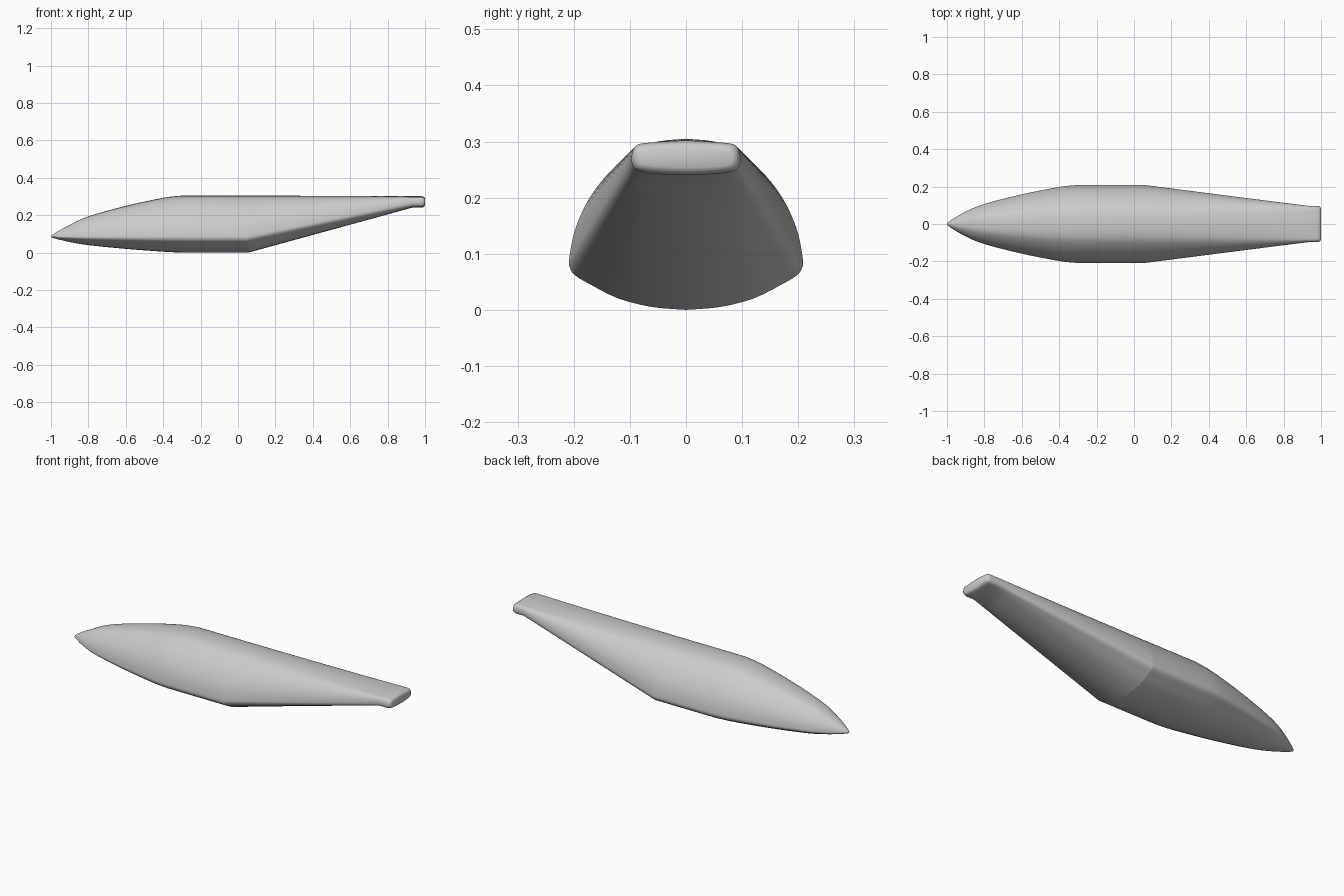
import bpy
import bmesh
from mathutils import Vector

if "Cube" in bpy.data.objects:
    bpy.data.objects.remove(bpy.data.objects["Cube"], do_unlink=True)


def smooth_path(points, steps):
    """Catmull-Rom curve through the points."""
    pts = [Vector(p) for p in points]
    pts = [2 * pts[0] - pts[1]] + pts + [2 * pts[-1] - pts[-2]]
    out = []
    for a, b, c, d in zip(pts, pts[1:], pts[2:], pts[3:]):
        for i in range(steps):
            t = i / steps
            out.append(0.5 * (2 * b + (c - a) * t + (2 * a - 5 * b + 4 * c - d) * t ** 2
                              + (3 * b - a - 3 * c + d) * t ** 3))
    return out + [pts[-2]]


# Half cross-sections (y, z), from the keel up to the spine
BODY = smooth_path([(0, 0), (.06, .005), (.12, .02), (.17, .045), (.197, .061), (.207, .075),
                    (.208, .092), (.2, .135), (.185, .175), (.163, .213), (.13, .252),
                    (.09, .285), (.05, .3), (0, .305)], 3)
TAIL = smooth_path([(0, .24), (.03, .241), (.06, .243), (.08, .246), (.09, .25), (.095, .257),
                    (.097, .265), (.097, .273), (.096, .28), (.093, .288), (.087, .294),
                    (.075, .297), (.04, .3), (0, .302)], 3)
WAIST_Z = 0.085

# Nose stations: x, half width, bottom, top
NOSE = smooth_path([(-.995, .008, .081, .092), (-.97, .026, .073, .11), (-.9, .066, .057, .148),
                    (-.8, .107, .04, .194), (-.6, .158, .02, .25), (-.4, .197, .005, .293),
                    (-.3, .208, 0, .305)], 4)

sections = []
# Nose: scale the body section about its waist line
for x, w, low, high in NOSE:
    k_low, k_high = (WAIST_Z - low) / WAIST_Z, (high - WAIST_Z) / (.305 - WAIST_Z)
    sections.append((x, [(y * w / .208, WAIST_Z + (z - WAIST_Z) * (k_low if z < WAIST_Z else k_high))
                         for y, z in BODY]))
# Straight middle, then the taper into the tail
STEPS = 10
crease = len(sections)
for i in range(STEPS + 1):
    t = i / STEPS
    sections.append((.055 + .875 * t, [tuple(b.lerp(e, t)) for b, e in zip(BODY, TAIL)]))
# Rounded tail end
for x, inset in ((.978, 0), (.988, .002), (.996, .006), (1, .014)):
    sections.append((x, [(y * (1 - inset / .097), .271 + (z - .271) * (1 - inset / .031))
                         for y, z in TAIL]))

# Loft all the sections
bm = bmesh.new()
rings = []
for x, half in sections:
    loop = list(half) + [(-y, z) for y, z in half[-2:0:-1]]
    rings.append([bm.verts.new((x, y, z)) for y, z in loop])
n = len(rings[0])
for a, b in zip(rings, rings[1:]):
    for j in range(n):
        k = (j + 1) % n
        bm.faces.new((a[j], b[j], b[k], a[k]))
tip = bm.verts.new((-1, 0, WAIST_Z))
for j in range(n):
    bm.faces.new((tip, rings[0][j], rings[0][(j + 1) % n]))
bm.faces.new(rings[-1])
bmesh.ops.recalc_face_normals(bm, faces=bm.faces)
for f in bm.faces:
    f.smooth = True
# Crisp break where the underside starts to rise
ring = set(rings[crease])
for e in bm.edges:
    if e.verts[0] in ring and e.verts[1] in ring:
        e.smooth = False

mesh = bpy.data.meshes.new("fuselage")
bm.to_mesh(mesh)
bm.free()
fuselage = bpy.data.objects.new("fuselage", mesh)
bpy.context.collection.objects.link(fuselage)

grey = bpy.data.materials.new("light_grey")
grey.use_nodes = True
colour = (0.6, 0.6, 0.6, 1)
grey.diffuse_color = colour
grey.node_tree.nodes["Principled BSDF"].inputs["Base Color"].default_value = colour
mesh.materials.append(grey)
